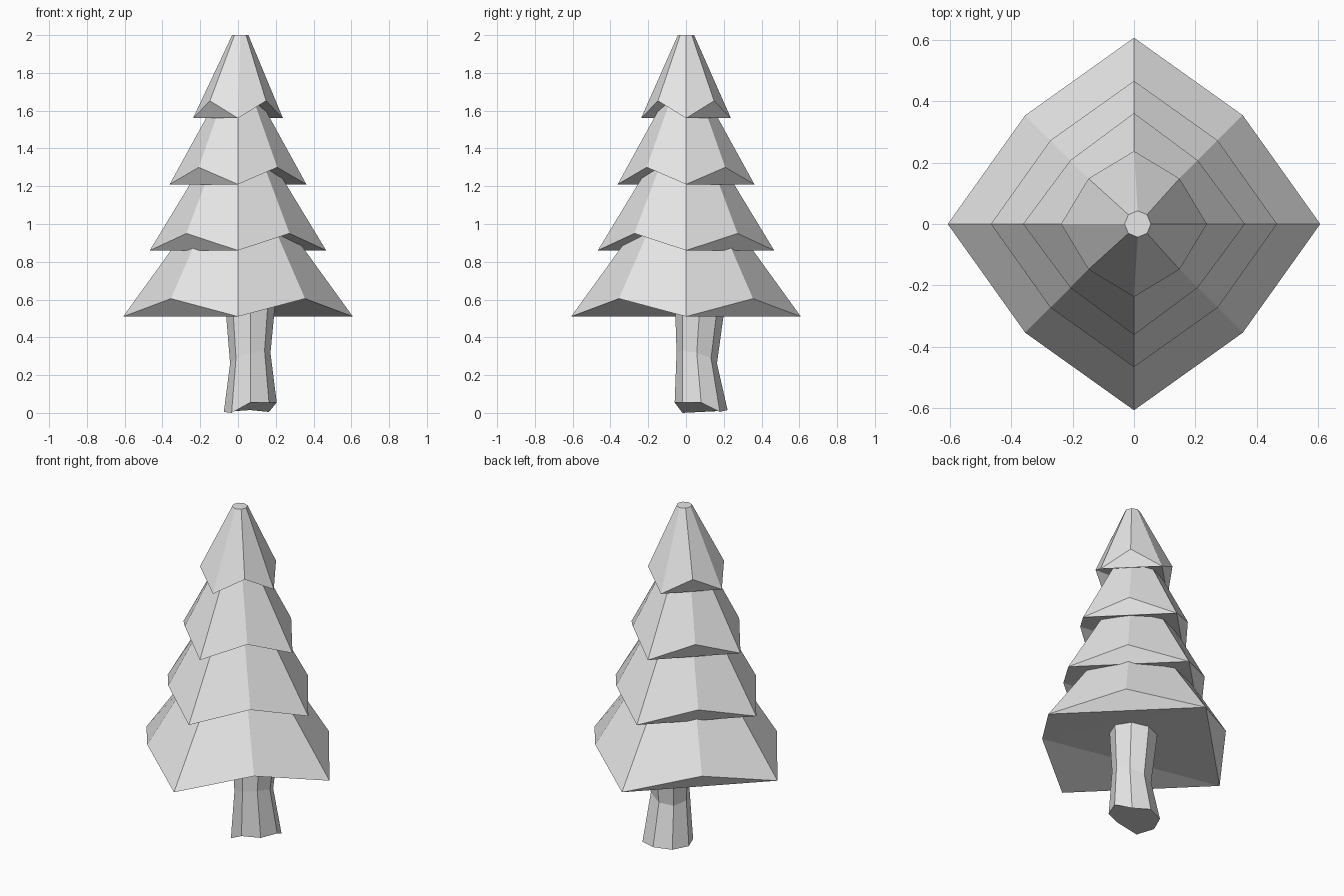
import bpy, bmesh
from math import sin, cos, pi

cube = bpy.data.objects.get("Cube")
if cube:
    bpy.data.objects.remove(cube, do_unlink=True)

GREY = (0.8, 0.8, 0.8, 1)
grey = bpy.data.materials.new("light_grey")
grey.use_nodes = True
grey.diffuse_color = GREY
grey.node_tree.nodes["Principled BSDF"].inputs["Base Color"].default_value = GREY

SIDES = 8
ANGLES = [i * 2 * pi / SIDES for i in range(SIDES)]


def finish(name, bm):
    """Turn a bmesh into a flat shaded grey object."""
    mesh = bpy.data.meshes.new(name)
    bm.to_mesh(mesh)
    bm.free()
    mesh.materials.append(grey)
    bpy.context.collection.objects.link(bpy.data.objects.new(name, mesh))


def bridge(bm, low, high):
    """Join two octagonal rings with side faces."""
    for i in range(SIDES):
        j = (i + 1) % SIDES
        bm.faces.new((low[i], low[j], high[j], high[i]))


def branch_tier(name, tip, notch, top, centre_x=0.0):
    """Skirt of branches: low tips on the axes, raised notches between them.
    tip, notch and top are (radius, height) pairs."""
    bm = bmesh.new()
    rim, crown = [], []
    for i, a in enumerate(ANGLES):
        r, z = notch if i % 2 else tip
        rim.append(bm.verts.new((r * cos(a), r * sin(a), z)))
        r, z = top
        crown.append(bm.verts.new((centre_x + r * cos(a), r * sin(a), z)))
    bridge(bm, rim, crown)
    bm.faces.new(crown)
    # underside: three corner triangles and a fan from the last notch
    for i in (0, 2, 4):
        bm.faces.new((rim[i + 2], rim[i + 1], rim[i]))
        bm.faces.new((rim[i + 2], rim[i], rim[7]) if i else (rim[2], rim[0], rim[7]))
    finish(name, bm)


branch_tier("branches_bottom", (0.608, 0.51), (0.502, 0.605), (0.29, 0.95))
branch_tier("branches_lower", (0.467, 0.86), (0.386, 0.95), (0.20, 1.30))
branch_tier("branches_upper", (0.362, 1.21), (0.294, 1.30), (0.12, 1.65))
branch_tier("branches_top", (0.238, 1.56), (0.21, 1.652), (0.043, 2.0), 0.012)

# Trunk: leaning octagon rings, waisted in the middle, with an uneven foot
foot_heights = [0.055, 0.005, 0.015, 0.01, 0.005, 0.0, 0.055, 0.055]
rings = [(0.065, 0.08, 0.14), (0.065, 0.057, 0.107), (0.065, 0.078, 0.138)]
bm = bmesh.new()
loops = []
for level, (x, y, r) in enumerate(rings):
    loop = []
    for a, foot in zip(ANGLES, foot_heights):
        waist = 0.29 + 0.04 * cos(a + pi / 4)
        z = (foot, waist, 0.64)[level]
        loop.append(bm.verts.new((x + r * cos(a), y + r * sin(a), z)))
    loops.append(loop)
bridge(bm, loops[0], loops[1])
bridge(bm, loops[1], loops[2])
bm.faces.new(loops[0][::-1])
bm.faces.new(loops[2])
finish("trunk", bm)
